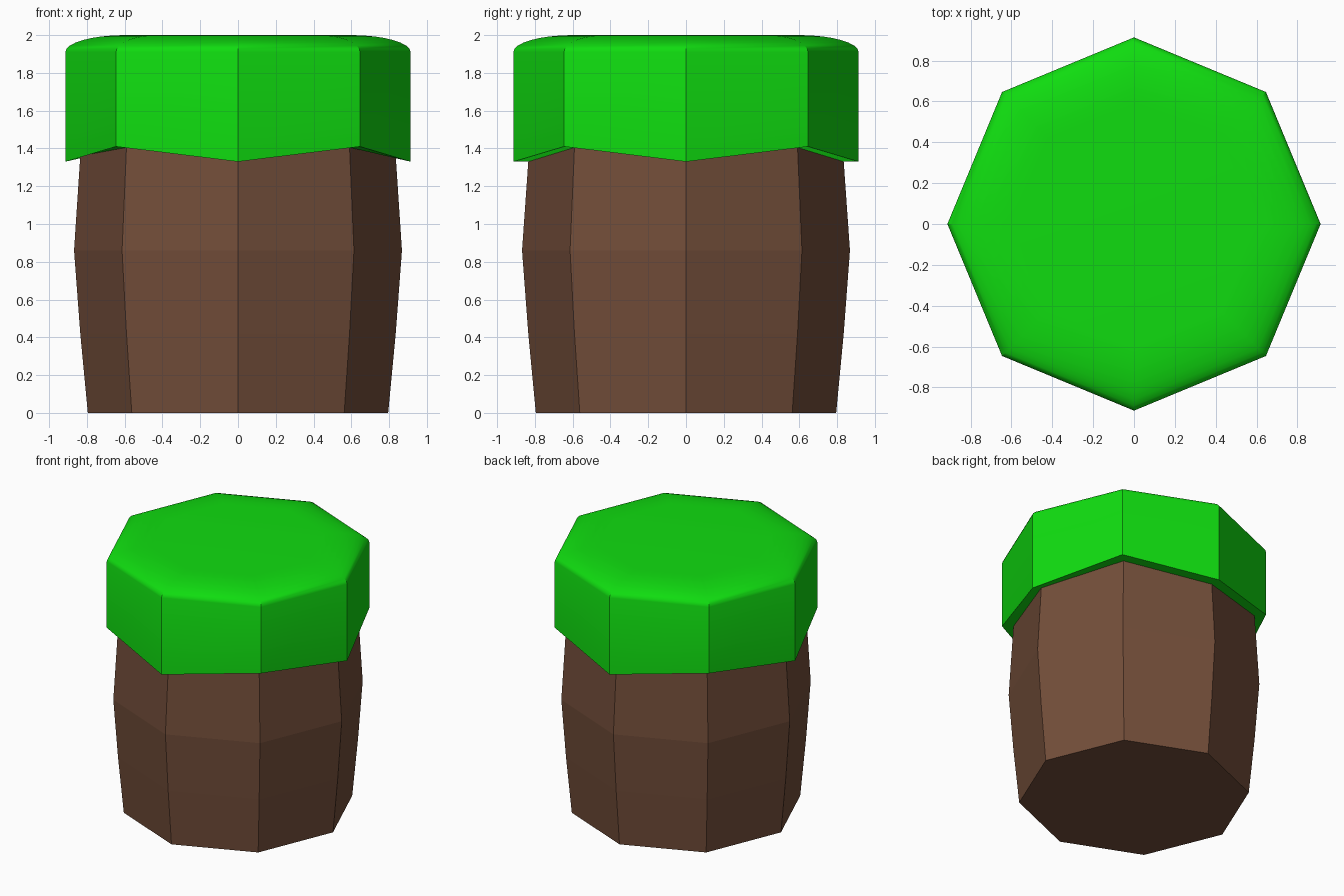
import bpy
import bmesh
from math import sin, cos, pi

SIDES = 8

cube = bpy.data.objects.get("Cube")
if cube:
    bpy.data.objects.remove(cube, do_unlink=True)


def material(name, rgb):
    mat = bpy.data.materials.new(name)
    mat.use_nodes = True
    mat.diffuse_color = (*rgb, 1)
    mat.node_tree.nodes["Principled BSDF"].inputs["Base Color"].default_value = (*rgb, 1)
    return mat


def ring(radius, heights):
    """Octagon with corners on the axes; heights repeat around it."""
    return [(radius * cos(2 * pi * i / SIDES), radius * sin(2 * pi * i / SIDES),
             heights[i % len(heights)]) for i in range(SIDES)]


def loft(name, rings, mat, cap_start, cap_end):
    bm = bmesh.new()
    loops = [[bm.verts.new(co) for co in r] for r in rings]
    for low, high in zip(loops, loops[1:]):
        for i in range(SIDES):
            j = (i + 1) % SIDES
            bm.faces.new((low[i], low[j], high[j], high[i]))
    if cap_start:
        bm.faces.new(loops[0][::-1])
    if cap_end:
        bm.faces.new(loops[-1])
    mesh = bpy.data.meshes.new(name)
    bm.to_mesh(mesh)
    bm.free()
    mesh.materials.append(mat)
    obj = bpy.data.objects.new(name, mesh)
    bpy.context.collection.objects.link(obj)
    return obj


bark = material("earth brown", (0.171, 0.076, 0.042))
leaf = material("grass green", (0.005, 0.72, 0.005))

# Rim where the trunk meets the cap: corners alternate low and high
rim = ring(0.835, [1.36, 1.405, 1.33, 1.405])

# Bulging faceted trunk
trunk = [ring(r, [z]) for r, z in [(0.795, 0), (0.835, 0.42), (0.868, 0.86)]]
loft("trunk", trunk + [rim], bark, True, False)

# Grass cap: zigzag underside, straight walls, rounded shoulder, flat top
cap = [rim, ring(0.914, [1.33, 1.41])]
STEPS = 8
for k in range(STEPS + 1):
    a = k / STEPS * pi / 2
    cap.append(ring(0.6 + 0.314 * cos(a), [1.91 + 0.09 * sin(a)]))
grass = loft("grass_cap", cap, leaf, False, True)

bpy.ops.object.select_all(action="DESELECT")
grass.select_set(True)
bpy.context.view_layer.objects.active = grass
bpy.ops.object.shade_smooth_by_angle(angle=pi / 6)
